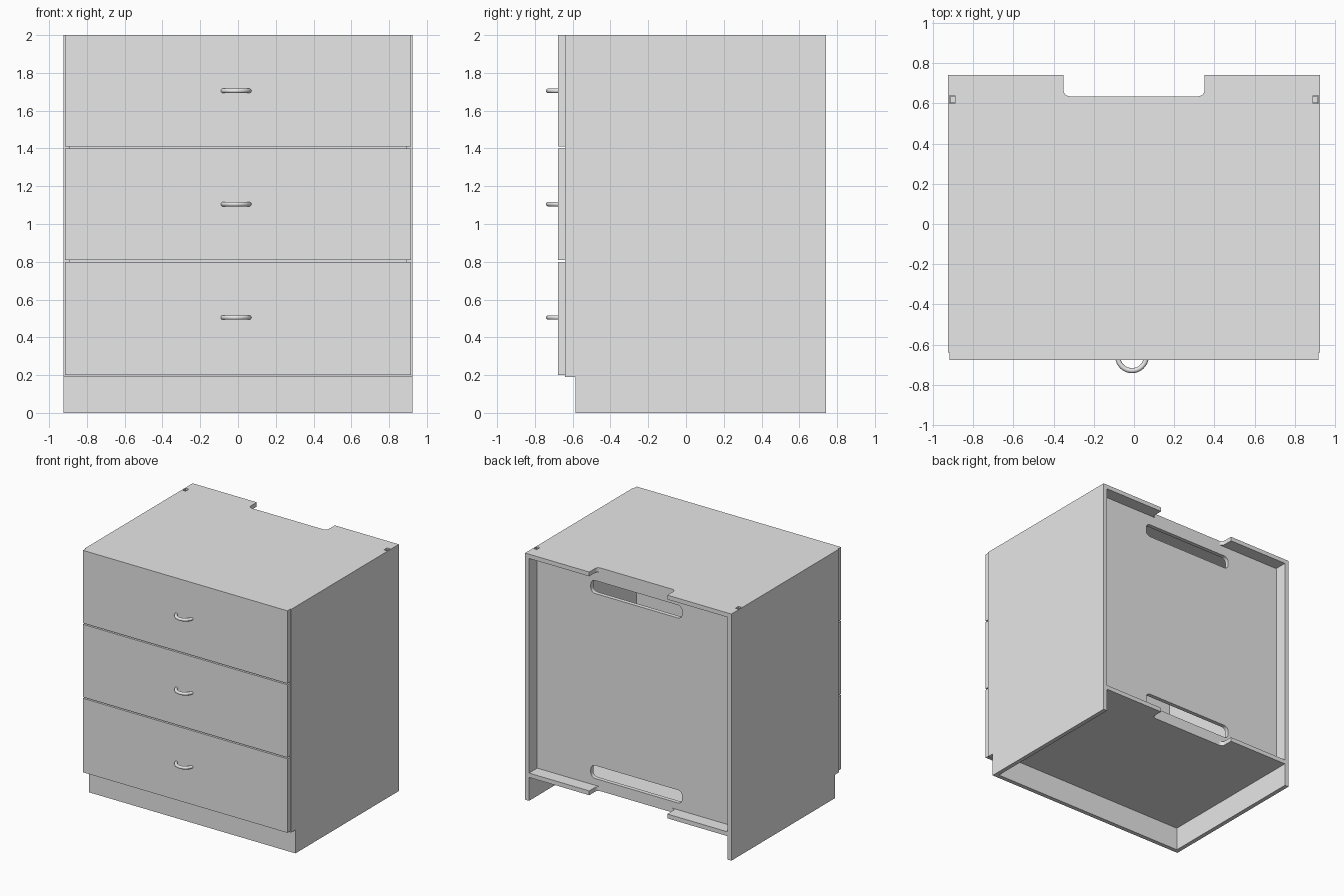
import bpy, bmesh, math
from mathutils import Matrix

if "Cube" in bpy.data.objects:
    bpy.data.objects.remove(bpy.data.objects["Cube"])

W, BACK, FRONT, T = 0.925, 0.74, -0.64, 0.035   # half width, carcass ends, board thickness
KICK_Y, KICK_Z = -0.585, 0.19                   # toe space
REC = 0.635                                     # rear face of back panel

grey = bpy.data.materials.new("light_grey")
grey.diffuse_color = (0.8, 0.8, 0.8, 1)
grey.use_nodes = True
grey.node_tree.nodes["Principled BSDF"].inputs["Base Color"].default_value = grey.diffuse_color


def prism(name, pts, lo, hi, axis="z"):
    """Extrude a 2D outline along an axis (x: pts are y,z; y: pts are x,z; z: pts are x,y)."""
    place = {"x": lambda a, b, h: (h, a, b),
             "y": lambda a, b, h: (a, h, b),
             "z": lambda a, b, h: (a, b, h)}[axis]
    bm = bmesh.new()
    base = bm.faces.new([bm.verts.new(place(a, b, lo)) for a, b in pts])
    top = bmesh.ops.extrude_face_region(bm, geom=[base])["geom"]
    verts = [v for v in top if isinstance(v, bmesh.types.BMVert)]
    bmesh.ops.translate(bm, verts=verts, vec=place(0, 0, hi - lo))
    bmesh.ops.recalc_face_normals(bm, faces=bm.faces)
    me = bpy.data.meshes.new(name)
    bm.to_mesh(me)
    bm.free()
    ob = bpy.data.objects.new(name, me)
    bpy.context.collection.objects.link(ob)
    me.materials.append(grey)
    return ob


def rect(a0, a1, b0, b1):
    return [(a0, b0), (a1, b0), (a1, b1), (a0, b1)]


def arc(cx, cy, r, a0, a1, n=6):
    return [(cx + r * math.cos(math.radians(a0 + (a1 - a0) * i / n)),
             cy + r * math.sin(math.radians(a0 + (a1 - a0) * i / n))) for i in range(n + 1)]


def cut(ob, cutter):
    m = ob.modifiers.new("cut", "BOOLEAN")
    m.operation, m.solver, m.object = "DIFFERENCE", "EXACT", cutter
    cutter.hide_render = True
    cutter.hide_viewport = True


# Side panels with toe notch and a groove for the back panel
side_outline = [(KICK_Y, 0), (BACK, 0), (BACK, 2), (FRONT, 2), (FRONT, KICK_Z), (KICK_Y, KICK_Z)]
for label, s in (("left", -1), ("right", 1)):
    lo, hi = sorted((s * W, s * (W - T)))
    side = prism(label + "_side", side_outline, lo, hi, "x")
    glo, ghi = sorted((s * (W - T - 0.02), s * 0.917))
    cut(side, prism(label + "_groove_cutter", rect(glo, ghi, 0.60, 0.64), KICK_Z + T, 2.1))

# Top and bottom boards with a rounded service notch at the rear
XI, N, R = W - T, 0.35, 0.03
notched = ([(-XI, FRONT), (XI, FRONT), (XI, BACK), (N, BACK)]
           + arc(N - R, REC + R, R, 0, -90)
           + arc(-N + R, REC + R, R, -90, -180)
           + [(-N, BACK), (-XI, BACK)])
prism("top_board", notched, 2 - T, 2)
prism("bottom_board", notched, KICK_Z, KICK_Z + T)

# Back panel with two rounded slots
back = prism("back_panel", rect(-0.915, 0.915, KICK_Z + T, 2 - T), 0.602, REC, "y")
for label, z0 in (("lower", 0.28), ("upper", 1.78)):
    z1, x, r = z0 + 0.105, 0.41, 0.04
    outline = (arc(-x + r, z0 + r, r, 180, 270) + arc(x - r, z0 + r, r, 270, 360)
               + arc(x - r, z1 - r, r, 0, 90) + arc(-x + r, z1 - r, r, 90, 180))
    cut(back, prism(label + "_slot_cutter", outline, 0.55, 0.70, "y"))

# Toe kick board
prism("toe_kick", rect(-XI, XI, KICK_Y, KICK_Y + T), 0, KICK_Z)

# Drawer fronts and their bowed handles
for label, z0, z1, hz in (("lower", 0.20, 0.80, 0.505),
                          ("middle", 0.81, 1.40, 1.105),
                          ("upper", 1.41, 2.0, 1.705)):
    prism(label + "_drawer_front", rect(-0.917, 0.917, -0.677, FRONT), z0, z1)
    cu = bpy.data.curves.new(label + "_handle_path", "CURVE")
    cu.dimensions = "3D"
    cu.bevel_depth, cu.bevel_resolution, cu.use_fill_caps = 0.0125, 3, True
    sp = cu.splines.new("POLY")
    path = arc(-0.01, -0.658, 0.071, 185, 355, 20)
    sp.points.add(len(path) - 1)
    for p, (x, y) in zip(sp.points, path):
        p.co = (x, y, hz, 1)
    tmp = bpy.data.objects.new("handle_path", cu)
    bpy.context.collection.objects.link(tmp)
    me = bpy.data.meshes.new_from_object(tmp.evaluated_get(bpy.context.evaluated_depsgraph_get()))
    bpy.data.objects.remove(tmp)
    me.materials.clear()
    me.materials.append(grey)
    handle = bpy.data.objects.new(label + "_handle", me)
    bpy.context.collection.objects.link(handle)
    for f in me.polygons:
        f.use_smooth = len(f.vertices) == 4
